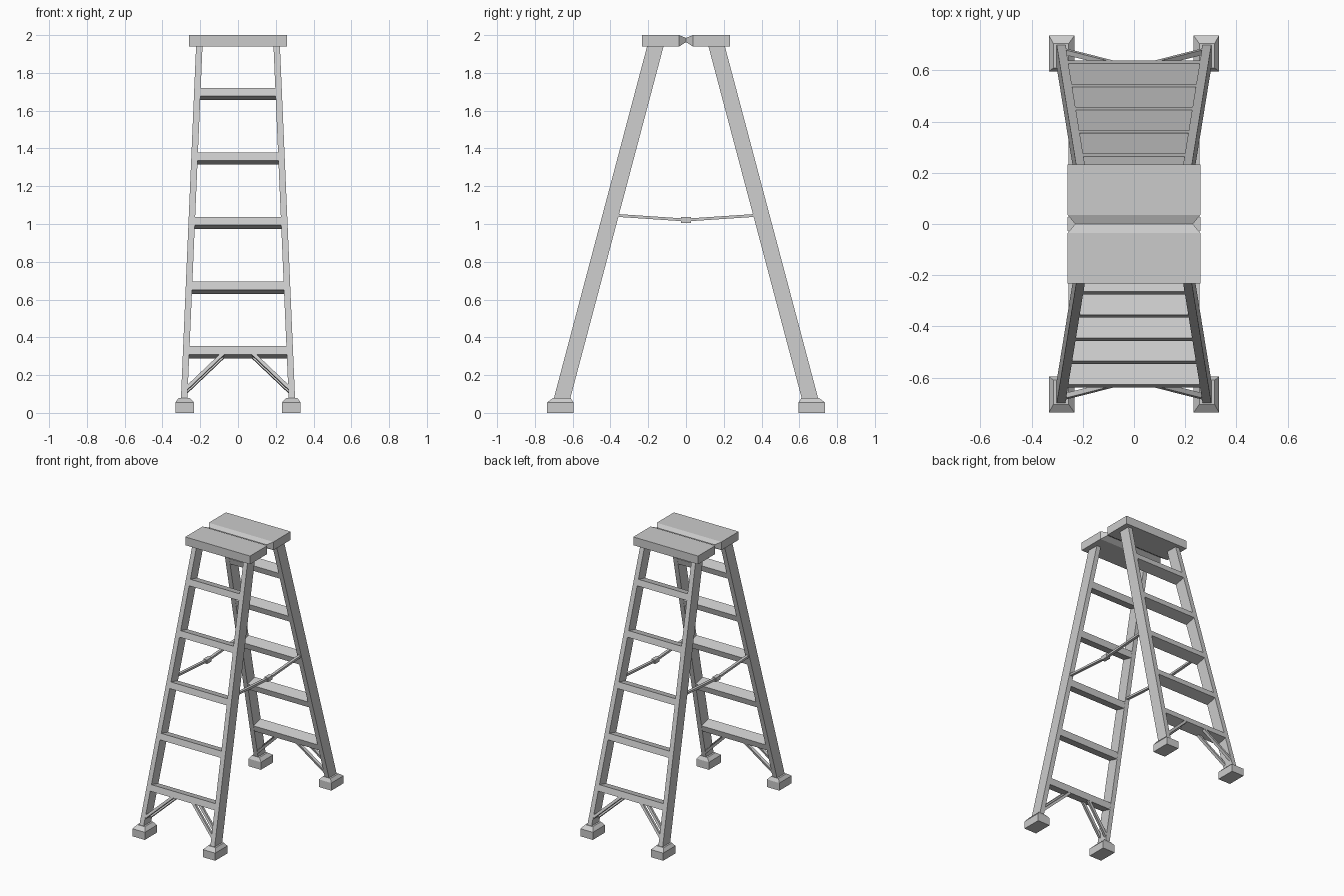
import bpy, bmesh
from math import atan, sin, cos
from mathutils import Vector

if "Cube" in bpy.data.objects:
    bpy.data.objects.remove(bpy.data.objects["Cube"])

SLOPE = 0.265              # lean of each ladder half
A = atan(SLOPE)
U = Vector((0, sin(A), cos(A)))    # up along the front half
D = Vector((0, cos(A), -sin(A)))   # depth direction, square to the rail


def front_y(z):
    return -(0.206 + SLOPE * (1.94 - z))


def inner_x(z):
    return 0.188 + 0.043 * (1.94 - z)


def loft(name, quad_a, quad_b, mx=True, my=True):
    """Solid between two quads, mirrored to the other sides."""
    bm = bmesh.new()
    a = [bm.verts.new(p) for p in quad_a]
    b = [bm.verts.new(p) for p in quad_b]
    bm.faces.new(a)
    bm.faces.new(b[::-1])
    for i in range(4):
        j = (i + 1) % 4
        bm.faces.new((a[i], b[i], b[j], a[j]))
    bmesh.ops.recalc_face_normals(bm, faces=bm.faces)
    me = bpy.data.meshes.new(name)
    bm.to_mesh(me)
    bm.free()
    ob = bpy.data.objects.new(name, me)
    bpy.context.collection.objects.link(ob)
    if mx or my:
        mod = ob.modifiers.new("mirror", 'MIRROR')
        mod.use_axis = (mx, my, False)
        mod.use_mirror_merge = False
    return ob


def rect_z(x0, x1, y0, y1, z):
    return [(x0, y0, z), (x1, y0, z), (x1, y1, z), (x0, y1, z)]


def rect_y(x, y, z0, z1):
    return [(-x, y, z0), (x, y, z0), (x, y, z1), (-x, y, z1)]


def bar(name, p, q, side, w, t):
    """Rectangular bar from p to q; w is its size along side."""
    p, q, s = Vector(p), Vector(q), Vector(side).normalized()
    n = (q - p).cross(s).normalized() * t / 2
    s = s * w / 2
    return loft(name, *[[c + s + n, c - s + n, c - s - n, c + s - n] for c in (p, q)])


# platform halves and tapered hinge pieces between them
loft("top_platform", rect_y(0.26, -0.233, 1.94, 2.0),
     rect_y(0.26, -0.036, 1.94, 2.0), mx=False)
loft("top_hinge", rect_y(0.26, -0.036, 1.94, 2.0),
     rect_y(0.23, 0.0, 1.963, 1.985), mx=False)

# splayed side rails
rail = []
for z in (0.03, 1.945):
    x, y = inner_x(z), front_y(z)
    rail.append(rect_z(x, x + 0.034, y, y + 0.087, z))
loft("side_rail", *rail)

# feet with chamfered tops
loft("foot_base", rect_z(0.233, 0.332, -0.736, -0.596, 0),
     rect_z(0.233, 0.332, -0.736, -0.596, 0.055))
loft("foot_cap", rect_z(0.233, 0.332, -0.736, -0.596, 0.055),
     rect_z(0.255, 0.315, -0.705, -0.61, 0.078))

# treads, tilted with the rails
for i in range(5):
    z = 0.353 + i * 0.342
    top = Vector((0, front_y(z), z))
    bot = top - U * 0.045
    x = inner_x(z) + 0.006
    prof = [bot, top, top + D * 0.083, bot + D * 0.083]
    loft(f"tread_{i + 1}", [p + Vector((-x, 0, 0)) for p in prof],
         [p + Vector((x, 0, 0)) for p in prof], mx=False)

# paired diagonal braces under the lowest tread
for label, off in (("outer", 0.011), ("inner", 0.072)):
    p = Vector((0.285, front_y(0.12), 0.12)) + D * off
    q = Vector((0.08, front_y(0.315), 0.315)) + D * off
    bar(f"brace_{label}", p, q, D, 0.02, 0.018)

# folding spreader arms with a joint block
bar("spreader_arm", (0.245, -0.375, 1.046), (0.245, 0, 1.021), (1, 0, 0), 0.02, 0.015)
loft("spreader_joint", rect_z(0.23, 0.26, -0.027, 0.027, 1.006),
     rect_z(0.23, 0.26, -0.027, 0.027, 1.036), my=False)
